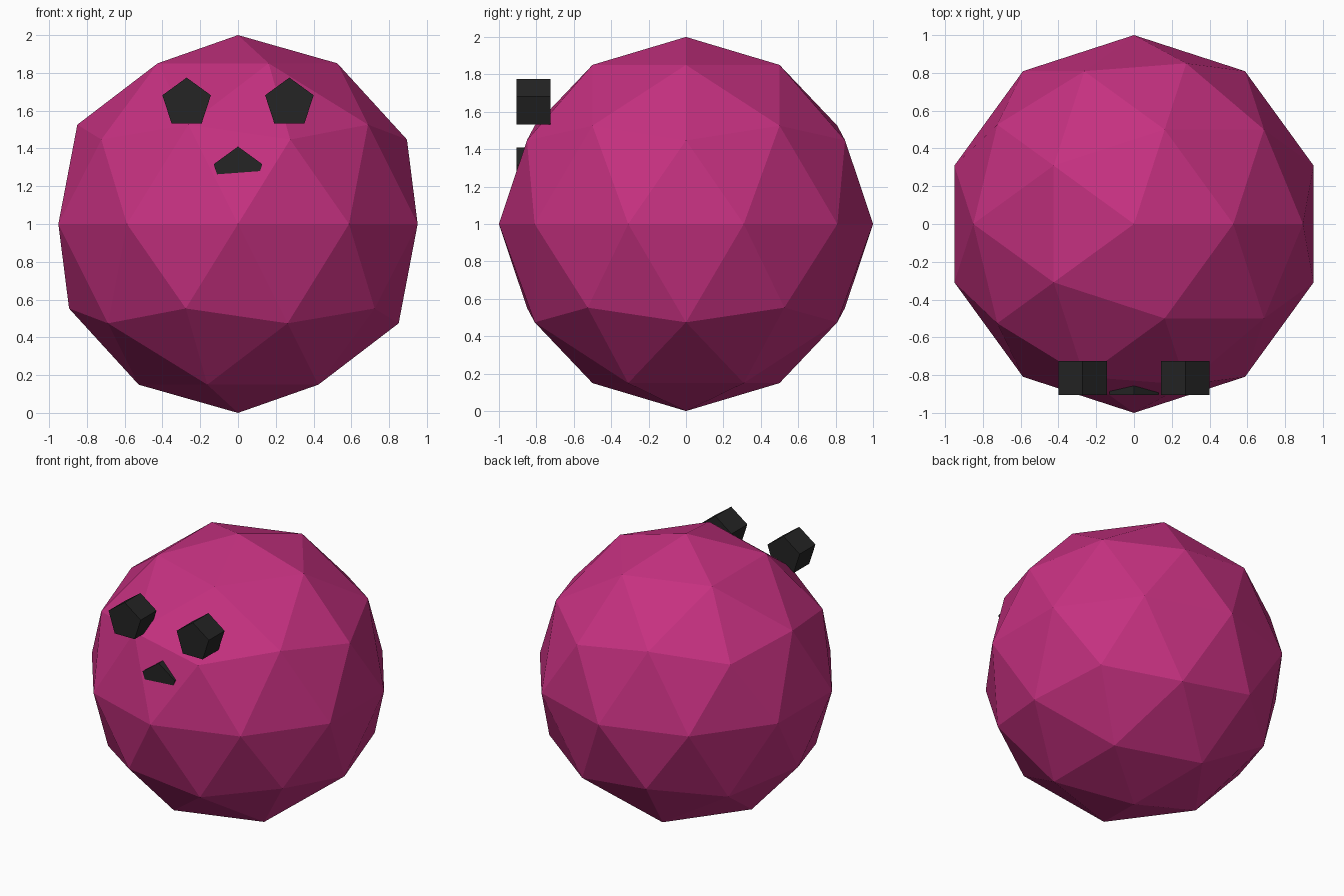
import bpy
import math

if "Cube" in bpy.data.objects:
    bpy.data.objects.remove(bpy.data.objects["Cube"])


def material(name, color):
    m = bpy.data.materials.new(name)
    m.diffuse_color = (*color, 1.0)
    m.use_nodes = True
    m.node_tree.nodes["Principled BSDF"].inputs["Base Color"].default_value = m.diffuse_color
    return m


pink = material("magenta pink", (0.56, 0.03, 0.216))
black = material("soft black", (0.018, 0.018, 0.018))

# Faceted round body
bpy.ops.mesh.primitive_ico_sphere_add(subdivisions=2, radius=1, location=(0, 0, 1))
body = bpy.context.object
body.name = "body"
body.data.materials.append(pink)


# Five-sided prism facing forward, one corner up
def face_prism(name, x, z):
    bpy.ops.mesh.primitive_cylinder_add(
        vertices=5, radius=0.135, depth=0.18,
        location=(x, -0.815, z), rotation=(math.pi / 2, 0, 0))
    ob = bpy.context.object
    ob.name = name
    ob.data.materials.append(black)


# Eyes stand proud of the body, the mouth is partly sunk into it
face_prism("left_eye", -0.272, 1.64)
face_prism("right_eye", 0.272, 1.64)
face_prism("mouth", 0, 1.275)
